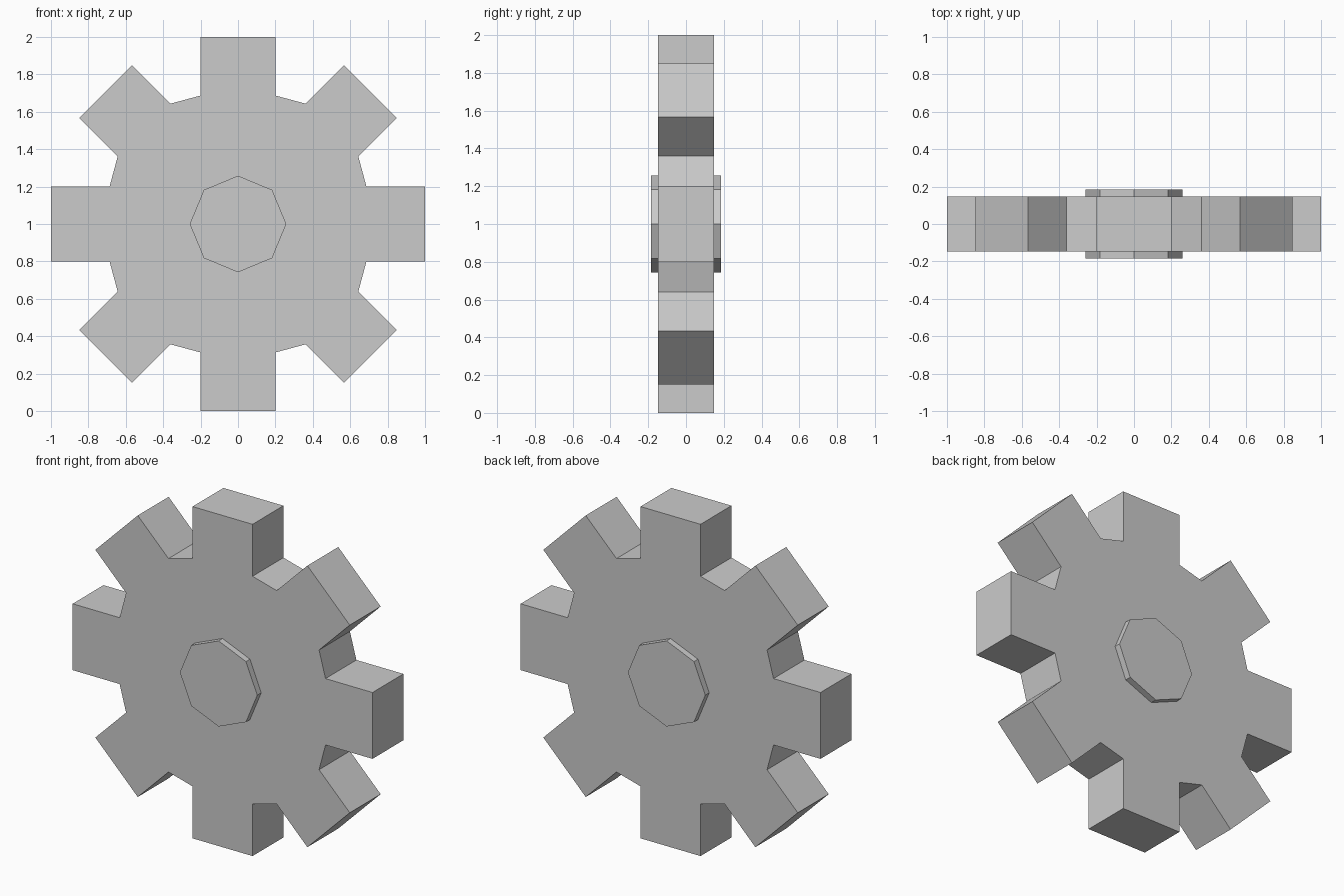
import bpy, bmesh
from mathutils import Matrix
from math import pi, sin, cos, radians

if "Cube" in bpy.data.objects:
    bpy.data.objects.remove(bpy.data.objects["Cube"])

CENTER_Z = 1.0
HALF_TOOTH = 0.2
ROOT = 0.715  # apothem of the twelve-sided root disc


def prism(name, profile, half_depth):
    """Extrude an (x, z) outline symmetrically along y."""
    bm = bmesh.new()
    face = bm.faces.new([bm.verts.new((x, -half_depth, z)) for x, z in profile])
    res = bmesh.ops.extrude_face_region(bm, geom=[face], use_keep_orig=True)
    moved = [v for v in res["geom"] if isinstance(v, bmesh.types.BMVert)]
    bmesh.ops.translate(bm, verts=moved, vec=(0, 2 * half_depth, 0))
    bmesh.ops.recalc_face_normals(bm, faces=bm.faces[:])
    mesh = bpy.data.meshes.new(name)
    bm.to_mesh(mesh)
    bm.free()
    obj = bpy.data.objects.new(name, mesh)
    obj.location.z = CENTER_Z
    bpy.context.collection.objects.link(obj)
    return obj


# Gear outline: one quarter, from the side tooth up to the top tooth
h, r2 = HALF_TOOTH, 2 ** 0.5
s, c = sin(radians(15)), cos(radians(15))
root_a = ((ROOT - h * s) / c, h)
x = (ROOT - h * r2 * c) / (s + c)
root_b = (x + h * r2, x)
tip = ((1 + h) / r2, (1 - h) / r2)
eighth = [(1, h), root_a, root_b, tip]
quarter = eighth + [(z, x) for x, z in reversed(eighth)]

outline = []
for k in range(4):
    turn = Matrix.Rotation(k * pi / 2, 2)
    for p in quarter:
        px, pz = p
        for _ in range(k):
            px, pz = -pz, px
        outline.append((px, pz))

# Toothed wheel
prism("gear_wheel", outline, 0.147)

# Octagonal hub standing proud of both faces
prism("hub", [(0.258 * cos(i * pi / 4), 0.258 * sin(i * pi / 4)) for i in range(8)], 0.185)
